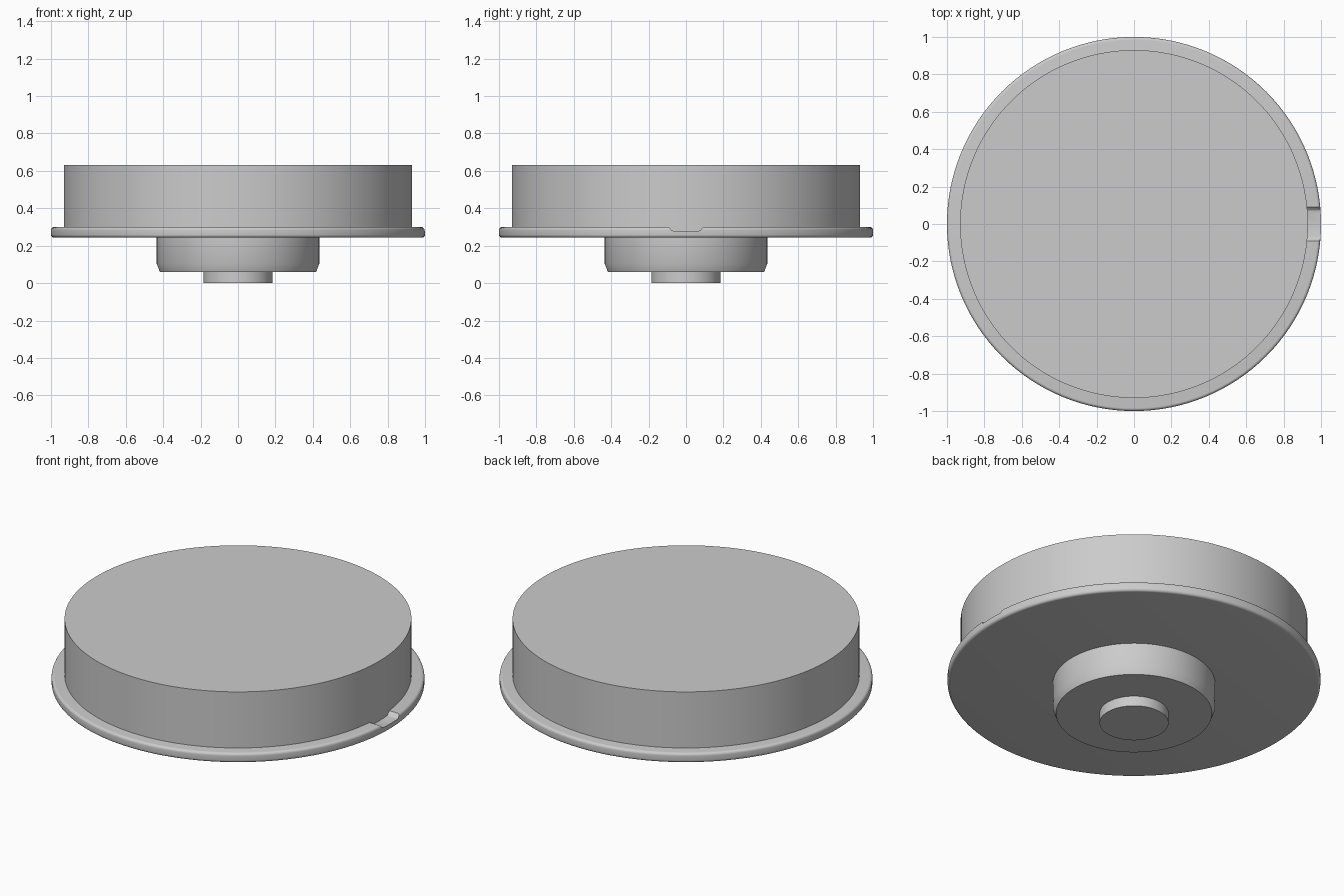
import bpy, bmesh, math

cube = bpy.data.objects.get("Cube")
if cube:
    bpy.data.objects.remove(cube)

SEGMENTS = 128

grey = bpy.data.materials.new("plain_grey")
grey.use_nodes = True
colour = (0.6, 0.6, 0.6, 1)
grey.diffuse_color = colour
grey.node_tree.nodes["Principled BSDF"].inputs["Base Color"].default_value = colour


def finish(name, bm):
    bmesh.ops.recalc_face_normals(bm, faces=bm.faces)
    mesh = bpy.data.meshes.new(name)
    bm.to_mesh(mesh)
    bm.free()
    mesh.materials.append(grey)
    obj = bpy.data.objects.new(name, mesh)
    bpy.context.collection.objects.link(obj)
    return obj


def smooth(obj):
    bpy.ops.object.select_all(action="DESELECT")
    obj.select_set(True)
    bpy.context.view_layer.objects.active = obj
    bpy.ops.object.shade_smooth_by_angle(angle=math.radians(30))


def turned(name, profile):
    """Revolve (radius, z) points, listed bottom to top, and cap both ends."""
    bm = bmesh.new()
    rings = []
    for r, z in profile:
        rings.append([bm.verts.new((r * math.cos(a), r * math.sin(a), z))
                      for a in (math.tau * i / SEGMENTS for i in range(SEGMENTS))])
    for low, high in zip(rings, rings[1:]):
        for i in range(SEGMENTS):
            j = (i + 1) % SEGMENTS
            bm.faces.new((low[i], low[j], high[j], high[i]))
    bm.faces.new(rings[0][::-1])
    bm.faces.new(rings[-1])
    return finish(name, bm)


def rounded_rim(radius, bottom, top, fillet, steps=5):
    """Profile of a disc whose two edges are rounded."""
    lower = [(radius - fillet * (1 - math.sin(t)), bottom + fillet * (1 - math.cos(t)))
             for t in (math.pi / 2 * i / steps for i in range(steps + 1))]
    return lower + [(r, top + bottom - z) for r, z in reversed(lower)]


# Turned body parts
stub = turned("bottom_stub", [(0.185, 0), (0.185, 0.07)])
boss = turned("boss", [(0.418, 0.06), (0.435, 0.105), (0.435, 0.25)])
flange = turned("flange", rounded_rim(1.0, 0.243, 0.3, 0.016))
drum = turned("drum", [(0.93, 0.26), (0.93, 0.632)])

# Shallow notch with sloping ends across the flange on the left side
bm = bmesh.new()
half = [(0.068, 0.279), (0.076, 0.282), (0.092, 0.3), (0.092, 0.35)]
outline = half + [(-y, z) for y, z in reversed(half)]
face = bm.faces.new([bm.verts.new((0.9, y, z)) for y, z in outline])
extruded = bmesh.ops.extrude_face_region(bm, geom=[face])["geom"]
bmesh.ops.translate(bm, vec=(0.2, 0, 0),
                    verts=[v for v in extruded if isinstance(v, bmesh.types.BMVert)])
cutter = finish("notch_cutter", bm)
cutter.hide_render = True
cutter.hide_set(True)

cut = flange.modifiers.new("notch", "BOOLEAN")
cut.operation = "DIFFERENCE"
cut.solver = "EXACT"
cut.object = cutter
bpy.context.view_layer.objects.active = flange
bpy.ops.object.modifier_apply(modifier=cut.name)
bpy.data.objects.remove(cutter)

for part in (stub, boss, flange, drum):
    smooth(part)
